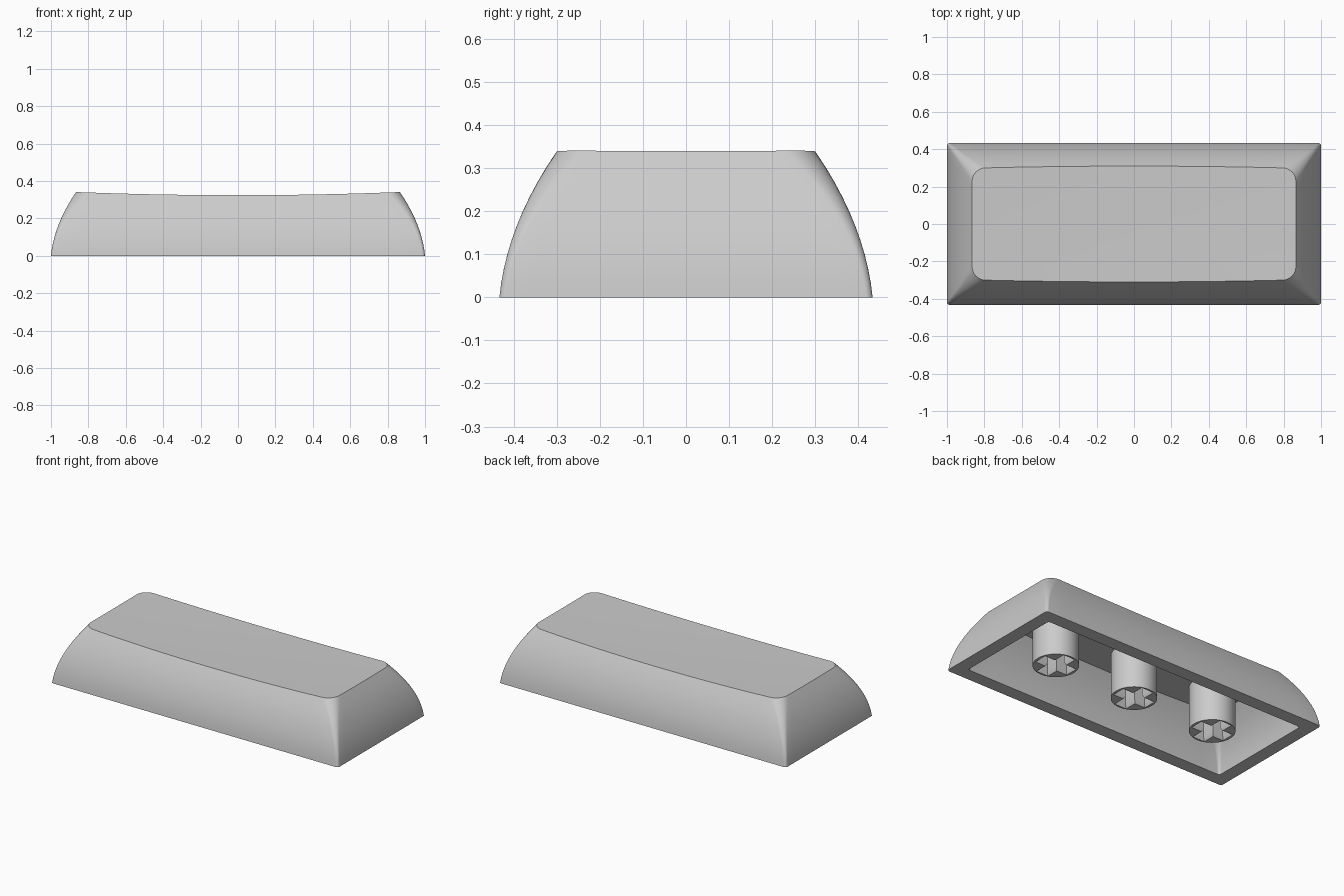
import bpy, bmesh, math

cube = bpy.data.objects.get("Cube")
if cube:
    bpy.data.objects.remove(cube, do_unlink=True)

grey = bpy.data.materials.new("grey plastic")
grey.use_nodes = True
COLOR = (0.6, 0.6, 0.6, 1)
grey.diffuse_color = COLOR
grey.node_tree.nodes["Principled BSDF"].inputs["Base Color"].default_value = COLOR

HEIGHT = 0.339       # highest rim of the dished top
CENTRE = 0.322       # lowest point of the dish
BOWL = 0.0226        # rise of the dish per squared distance
WALL = 0.083
TOP_THICKNESS = 0.048
INNER_RATE = 1.156   # the inner flanks close in sooner than the outer ones


def make_object(name, bm):
    bmesh.ops.recalc_face_normals(bm, faces=bm.faces)
    mesh = bpy.data.meshes.new(name)
    bm.to_mesh(mesh)
    bm.free()
    mesh.materials.append(grey)
    obj = bpy.data.objects.new(name, mesh)
    bpy.context.collection.objects.link(obj)
    bpy.ops.object.select_all(action='DESELECT')
    obj.select_set(True)
    bpy.context.view_layer.objects.active = obj
    bpy.ops.object.shade_smooth_by_angle(angle=math.radians(32))
    return obj


def inset(z):
    """How far the curved flank leans inward at height z."""
    t = z / HEIGHT
    return 0.1335 * (0.25 * t + 0.75 * t * t)


def outline(hx, hy, r, corner=8, side=16):
    """Rounded rectangle with evenly divided sides."""
    points = []
    corners = [(hx - r, hy - r), (r - hx, hy - r), (r - hx, r - hy), (hx - r, r - hy)]
    for k, (cx, cy) in enumerate(corners):
        for i in range(corner + 1):
            a = math.pi / 2 * (k + i / corner)
            points.append((cx + r * math.cos(a), cy + r * math.sin(a)))
        x0, y0 = points[-1]
        nx, ny = corners[(k + 1) % 4]
        a = math.pi / 2 * (k + 1)
        x1, y1 = nx + r * math.cos(a), ny + r * math.sin(a)
        points += [(x0 + (x1 - x0) * i / side, y0 + (y1 - y0) * i / side)
                   for i in range(1, side)]
    return points


def bridge(bm, a, b):
    for i in range(len(a)):
        j = (i + 1) % len(a)
        bm.faces.new((a[i], a[j], b[j], b[i]))


def skin(bm, wall, drop, rate, levels=10, steps=8):
    """Curved flanks and the dish closing them; returns the bottom ring."""
    def dish(x, y):
        return CENTRE - drop + BOWL * (x * x + y * y)

    def level_outline(d, t):
        return outline(1 - wall - d, 0.433 - wall - d, 0.016 + 0.055 * t * t)

    rim = level_outline(inset(rate * dish(0.86 - wall, 0)), 1)
    rings = []
    for k in range(levels + 1):
        t = k / levels
        ring = []
        for i, (x, y) in enumerate(rim):
            z = t * dish(x, y)
            px, py = level_outline(inset(rate * z), t)[i]
            ring.append(bm.verts.new((px, py, z)))
        rings.append(ring)
    edge = [v.co.copy() for v in rings[-1]]
    for k in range(steps - 1, 0, -1):
        s = k / steps
        rings.append([bm.verts.new((s * p.x, s * p.y, dish(s * p.x, s * p.y)))
                      for p in edge])
    for a, b in zip(rings, rings[1:]):
        bridge(bm, a, b)
    tip = bm.verts.new((0, 0, dish(0, 0)))
    last = rings[-1]
    for i, v in enumerate(last):
        bm.faces.new((v, last[(i + 1) % len(last)], tip))
    return rings[0]


# Hollow cap: outer skin, inner skin and the flat rim between them
bm = bmesh.new()
outer = skin(bm, 0, 0, 1)
inner = skin(bm, WALL, TOP_THICKNESS, INNER_RATE)
bridge(bm, outer, inner)
make_object("key_cap", bm)


def circle(bm, r, z, n=48):
    return [bm.verts.new((r * math.cos(2 * math.pi * i / n),
                          r * math.sin(2 * math.pi * i / n), z)) for i in range(n)]


def cross(bm, arm_x, arm_y, half, z):
    verts = []
    for k in range(4):
        c, s = round(math.cos(k * math.pi / 2)), round(math.sin(k * math.pi / 2))
        arm = arm_x if k % 2 == 0 else arm_y
        quarter = [(arm, -half), (arm, half), (half, half)]
        verts += [bm.verts.new((c * x - s * y, s * x + c * y, z)) for x, y in quarter]
    return verts


def loop_edges(bm, verts):
    return [bm.edges.get((v, verts[(i + 1) % len(verts)])) for i, v in enumerate(verts)]


# Mounting stems with a cross-shaped socket that flares at the mouth
for name, x in (("left_stem", 0.57), ("middle_stem", 0), ("right_stem", -0.57)):
    bm = bmesh.new()
    base = circle(bm, 0.13, 0)
    root = circle(bm, 0.13, 0.29)
    bridge(bm, base, root)
    bm.faces.new(root)
    mouth = cross(bm, 0.114, 0.118, 0.042, 0)
    throat = cross(bm, 0.104, 0.112, 0.032, 0.02)
    end = cross(bm, 0.104, 0.112, 0.032, 0.19)
    bridge(bm, mouth, throat)
    bridge(bm, throat, end)
    bm.faces.new(end)
    bmesh.ops.triangle_fill(bm, use_beauty=True,
                            edges=loop_edges(bm, base) + loop_edges(bm, mouth))
    stem = make_object(name, bm)
    stem.location.x = x
